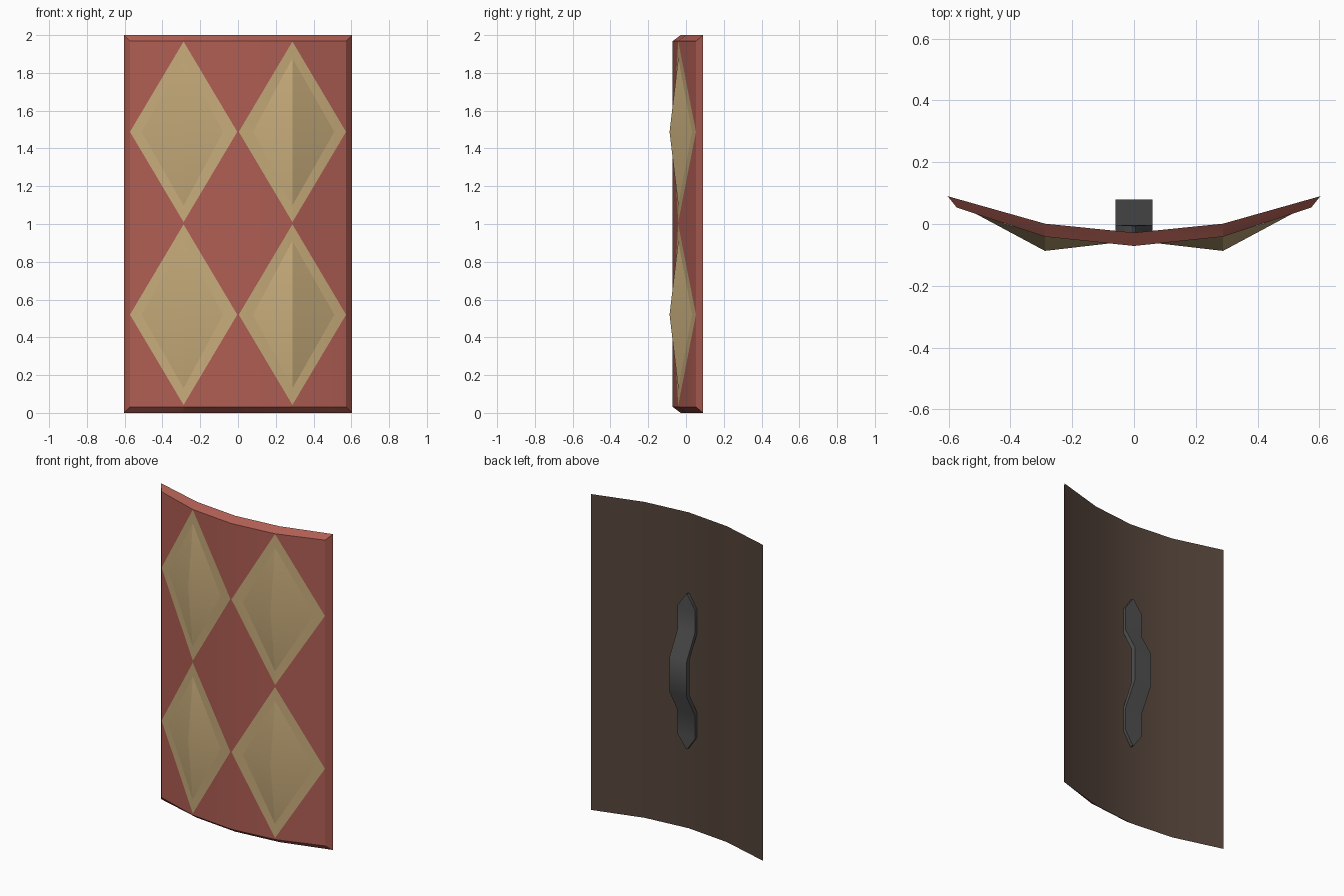
import bpy, bmesh
from mathutils import Vector

if "Cube" in bpy.data.objects:
    bpy.data.objects.remove(bpy.data.objects["Cube"])


def material(name, rgb):
    m = bpy.data.materials.new(name)
    m.diffuse_color = (*rgb, 1)
    m.use_nodes = True
    m.node_tree.nodes["Principled BSDF"].inputs["Base Color"].default_value = m.diffuse_color
    return m


RED = material("red_paint", (0.43, 0.112, 0.087))
GOLD = material("gold", (0.57, 0.41, 0.195))
BROWN = material("dark_brown_back", (0.09, 0.058, 0.043))
GREY = material("dark_grey_handle", (0.08, 0.08, 0.08))


def finish(name, bm, mats, angle):
    bmesh.ops.recalc_face_normals(bm, faces=bm.faces)
    me = bpy.data.meshes.new(name)
    bm.to_mesh(me)
    bm.free()
    for m in mats:
        me.materials.append(m)
    ob = bpy.data.objects.new(name, me)
    bpy.context.collection.objects.link(ob)
    bpy.ops.object.select_all(action='DESELECT')
    bpy.context.view_layer.objects.active = ob
    ob.select_set(True)
    bpy.ops.object.shade_smooth_by_angle(angle=angle)
    return ob


def mirrored(half):
    return [(-x, y) for x, y in reversed(half[1:])] + half


# Curved panel: large back sheet, smaller front sheet, sloped rim between
front = mirrored([(0, -0.071), (0.288, -0.041), (0.573, 0.053)])
back = mirrored([(0, -0.028), (0.288, 0.001), (0.603, 0.09)])
DX, DW, DH = 0.288, 0.284, 0.478          # diamond centre x, half width, half height
CENTRES = (0.52, 1.488)

bm = bmesh.new()
f_lo, f_hi = [[bm.verts.new((x, y, z)) for x, y in front] for z in (0.032, 1.968)]
b_lo, b_hi = [[bm.verts.new((x, y, z)) for x, y in back] for z in (0, 2)]
for i in range(4):
    j = i + 1
    bm.faces.new((f_lo[i], f_lo[j], f_hi[j], f_hi[i]))
    bm.faces.new((b_lo[j], b_lo[i], b_hi[i], b_hi[j])).material_index = 2
    bm.faces.new((f_hi[i], f_hi[j], b_hi[j], b_hi[i]))
    bm.faces.new((f_lo[j], f_lo[i], b_lo[i], b_lo[j]))
for k in (0, 4):
    bm.faces.new((f_lo[k], f_hi[k], b_hi[k], b_lo[k]))
bmesh.ops.recalc_face_normals(bm, faces=bm.faces)


# Painted diamonds: cut the front sheet along the diamond edges
def front_faces():
    return [f for f in bm.faces if f.material_index < 2 and f.normal.y < -0.9
            and 0.03 < f.calc_center_median().z < 1.97
            and abs(f.calc_center_median().x) < 0.573]


for cx in (-DX, DX):
    for cz in CENTRES:
        for sx in (-1, 1):
            for sz in (-1, 1):
                faces = front_faces()
                geom = set(faces)
                for f in faces:
                    geom.update(f.edges)
                    geom.update(f.verts)
                bmesh.ops.bisect_plane(bm, geom=list(geom), dist=1e-5,
                                       plane_co=(cx + sx * DW, 0, cz),
                                       plane_no=Vector((sx / DW, 0, sz / DH)).normalized())
                bm.normal_update()
for f in front_faces():
    c = f.calc_center_median()
    if any(abs(abs(c.x) - DX) / DW + abs(c.z - cz) / DH < 1 for cz in CENTRES):
        f.material_index = 1
finish("shield_panel", bm, (RED, GOLD, BROWN), 0.52)

# Raised diamond studs with a vertical ridge
for side, s in (("left", -1), ("right", 1)):
    for level, cz in zip(("lower", "upper"), CENTRES):
        bm = bmesh.new()
        apex = bm.verts.new((s * DX, -0.087, cz))
        ring = [bm.verts.new(p) for p in (
            (s * DX, -0.041, cz + 0.39), (s * 0.51, 0.032, cz),
            (s * DX, -0.041, cz - 0.39), (s * 0.055, -0.06, cz))]
        for i in range(4):
            f = bm.faces.new((apex, ring[i], ring[(i + 1) % 4]))
            f.normal_update()
            if f.normal.y > 0:
                f.normal_flip()
        bm.faces.ensure_lookup_table()
        finish(f"{level}_{side}_stud", bm, (GOLD,), 0.5)

# Bowed handle: (height from centre, half width, inner y, outer y)
half = [(0.11, 0.06, 0.05, 0.08), (0.26, 0.06, -0.03, -0.003),
        (0.41, 0.06, -0.03, -0.003), (0.49, 0.004, -0.03, -0.006)]
stations = [(-z, w, a, b) for z, w, a, b in reversed(half)] + half
bm = bmesh.new()
rings = [[bm.verts.new(p) for p in ((-w, a, 1 + z), (w, a, 1 + z), (w, b, 1 + z), (-w, b, 1 + z))]
         for z, w, a, b in stations]
for r, q in zip(rings, rings[1:]):
    for i in range(4):
        j = (i + 1) % 4
        bm.faces.new((r[i], r[j], q[j], q[i]))
bm.faces.new(rings[0])
bm.faces.new(rings[-1])
finish("handle", bm, (GREY,), 0.7)
